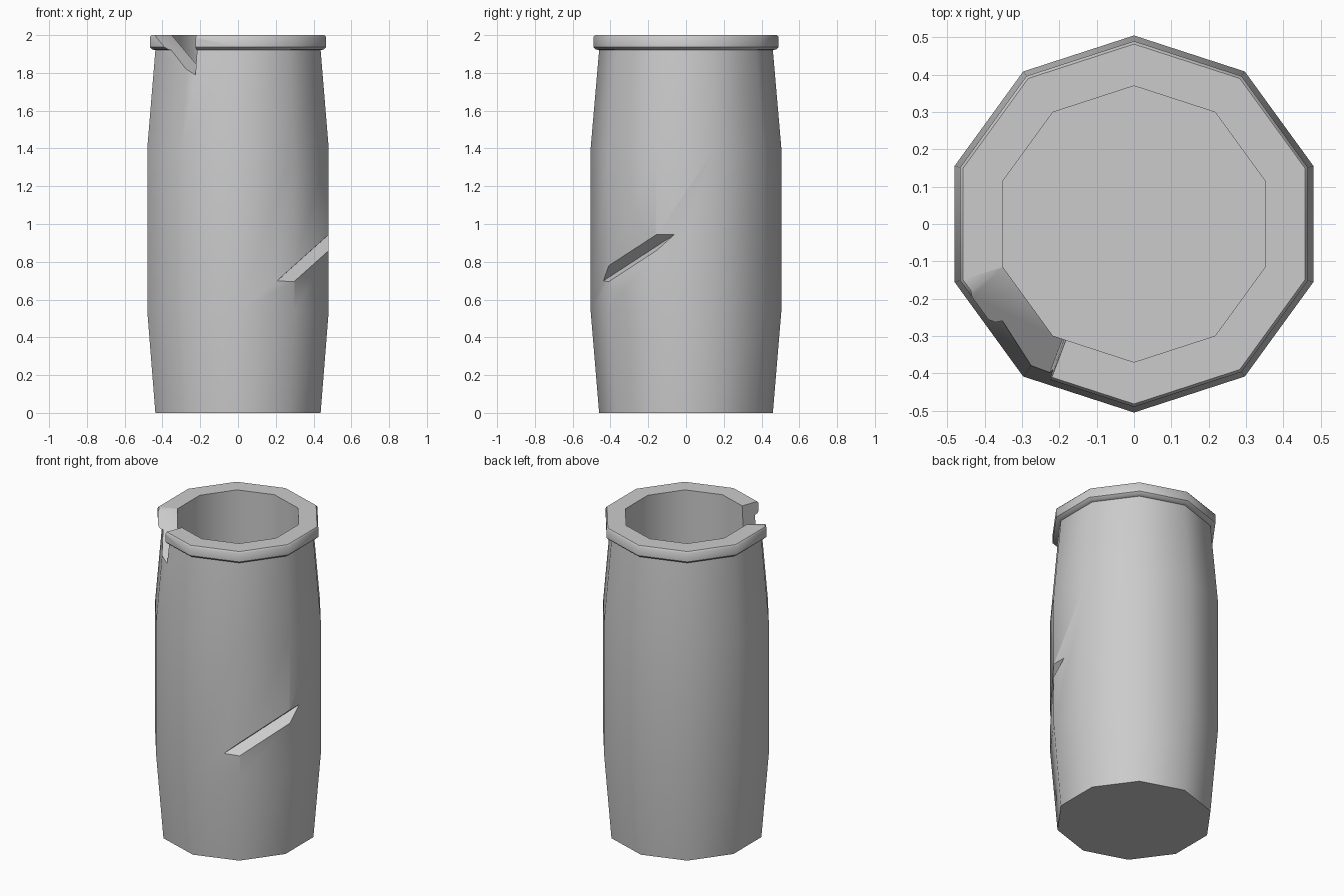
import bpy, bmesh, math
from mathutils import Vector

cube = bpy.data.objects.get("Cube")
if cube:
    bpy.data.objects.remove(cube, do_unlink=True)

SIDES = 10

# Material
clay = bpy.data.materials.new("grey_clay")
clay.use_nodes = True
grey = (0.6, 0.6, 0.6, 1)
clay.diffuse_color = grey
clay.node_tree.nodes["Principled BSDF"].inputs["Base Color"].default_value = grey


def add_object(name, bm):
    bmesh.ops.recalc_face_normals(bm, faces=bm.faces[:])
    mesh = bpy.data.meshes.new(name)
    bm.to_mesh(mesh)
    bm.free()
    mesh.materials.append(clay)
    obj = bpy.data.objects.new(name, mesh)
    bpy.context.collection.objects.link(obj)
    return obj


def lathe(name, profile):
    """Turn a (radius, height) profile, closing both ends with flat faces."""
    bm = bmesh.new()
    rings = []
    for r, z in profile:
        angles = [math.pi / 2 + math.tau * i / SIDES for i in range(SIDES)]
        rings.append([bm.verts.new((r * math.cos(a), r * math.sin(a), z)) for a in angles])
    for low, high in zip(rings, rings[1:]):
        for i in range(SIDES):
            j = (i + 1) % SIDES
            bm.faces.new((low[i], low[j], high[j], high[i]))
    bm.faces.new(rings[0])
    bm.faces.new(rings[-1])
    return add_object(name, bm)


def wedge(name, angle, first, second):
    """Triangular prism; corners are (outward, sideways, height) about an angle."""
    a = math.radians(angle)
    out = Vector((math.cos(a), math.sin(a), 0))
    side = Vector((-math.sin(a), math.cos(a), 0))
    bm = bmesh.new()
    ends = [[bm.verts.new(out * r + side * s + Vector((0, 0, z))) for r, s, z in tri]
            for tri in (first, second)]
    for tri in ends:
        bm.faces.new(tri)
    for i in range(3):
        j = (i + 1) % 3
        bm.faces.new((ends[0][i], ends[0][j], ends[1][j], ends[1][i]))
    obj = add_object(name, bm)
    obj.hide_render = True
    return obj


# Vessel: bulging wall, chamfered lip and deep straight bore
vessel = lathe("vessel", [
    (0.46, 0), (0.505, 0.54), (0.505, 1.4), (0.46, 1.92),
    (0.478, 1.925), (0.49, 1.937), (0.49, 1.99), (0.482, 2.0),
    (0.37, 2.0), (0.37, 0.1)])

# Chip broken out of the rim
chip = wedge("rim_chip_cutter", 216,
             [(0.25, -0.255, 2.1), (0.25, 0.08, 1.866), (0.25, 0.1, 2.1)],
             [(0.6, -0.255, 2.1), (0.6, 0.31, 1.705), (0.6, 0.33, 2.1)])

# Slanting gash in the side wall
gash = wedge("gash_cutter", 324, *[
    [(0.425, s, 0.821 + 0.527 * s),
     (0.59, s, 0.676 + 0.56 * s),
     (0.59, s, 0.93 + 0.497 * s)] for s in (-0.45, 0.45)])

# Cut both and remove the cutters
bpy.context.view_layer.objects.active = vessel
for cutter in (chip, gash):
    mod = vessel.modifiers.new(cutter.name, "BOOLEAN")
    mod.operation = "DIFFERENCE"
    mod.solver = "EXACT"
    mod.object = cutter
    bpy.ops.object.modifier_apply(modifier=mod.name)
    bpy.data.objects.remove(cutter, do_unlink=True)

# Smooth round the wall, sharp at lip and cuts
bpy.ops.object.select_all(action="DESELECT")
vessel.select_set(True)
bpy.ops.object.shade_smooth_by_angle(angle=math.radians(40))
